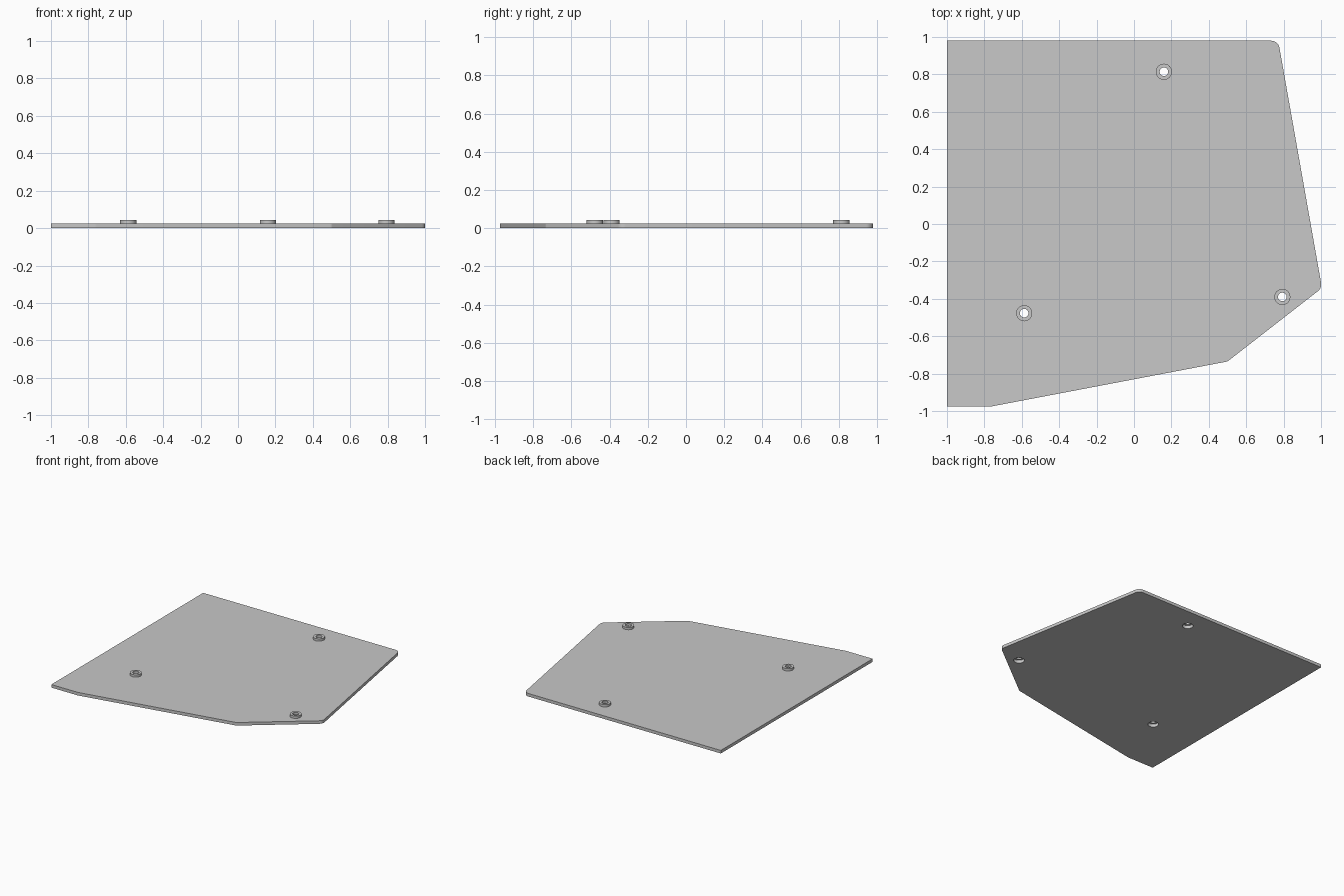
import bpy, bmesh, math
from mathutils import Vector

cube = bpy.data.objects.get("Cube")
if cube:
    bpy.data.objects.remove(cube, do_unlink=True)

THICK, TOP = 0.025, 0.044
HOLE_R, RECESS_R, BOSS_R = 0.023, 0.04, 0.043
MOUNTS = {"back": (0.16, 0.814), "front_left": (0.793, -0.39), "front_right": (-0.587, -0.477)}
GREY = (0.578, 0.578, 0.578, 1)

grey = bpy.data.materials.new("plain grey")
grey.use_nodes = True
grey.diffuse_color = GREY
grey.node_tree.nodes["Principled BSDF"].inputs["Base Color"].default_value = GREY


def circle(centre, radius, n=32):
    c = Vector(centre)
    return [c + radius * Vector((math.cos(a), math.sin(a)))
            for a in (2 * math.pi * i / n for i in range(n))]


def rounded(corners, steps=8):
    """Outline from (x, y, radius) corners, each replaced by a tangent arc."""
    pts = []
    for i, (x, y, r) in enumerate(corners):
        p = Vector((x, y))
        if r == 0:
            pts.append(p)
            continue
        a = (Vector(corners[i - 1][:2]) - p).normalized()
        b = (Vector(corners[(i + 1) % len(corners)][:2]) - p).normalized()
        half = a.angle(b) / 2
        centre = p + (a + b).normalized() * r / math.sin(half)
        start = (p + a * r / math.tan(half) - centre).normalized()
        end = (p + b * r / math.tan(half) - centre).normalized()
        pts += [centre + r * start.slerp(end, k / steps).normalized() for k in range(steps + 1)]
    return pts


def slab(name, loops, z0, z1):
    """Flat part from an outer loop with hole loops, extruded upward."""
    bm = bmesh.new()
    edges = []
    for loop in loops:
        vs = [bm.verts.new((p.x, p.y, z0)) for p in loop]
        edges += [bm.edges.new((vs[i - 1], vs[i])) for i in range(len(vs))]
    bmesh.ops.triangle_fill(bm, edges=edges, use_beauty=True, normal=(0, 0, 1))
    ext = bmesh.ops.extrude_face_region(bm, geom=bm.faces[:], use_keep_orig=True)
    for v in ext["geom"]:
        if isinstance(v, bmesh.types.BMVert):
            v.co.z = z1
    bmesh.ops.recalc_face_normals(bm, faces=bm.faces[:])
    mesh = bpy.data.meshes.new(name)
    bm.to_mesh(mesh)
    bm.free()
    mesh.materials.append(grey)
    ob = bpy.data.objects.new(name, mesh)
    bpy.context.collection.objects.link(ob)
    bpy.ops.object.select_all(action="DESELECT")
    ob.select_set(True)
    bpy.context.view_layer.objects.active = ob
    bpy.ops.object.shade_smooth_by_angle(angle=math.radians(30))


# Base plate, open beneath each mount
outline = rounded([(-1, -0.975, 0), (-0.76, -0.975, 0.06), (0.5, -0.735, 0.03),
                   (1.005, -0.342, 0.045), (0.771, 0.98, 0.045), (-1, 0.98, 0)])
slab("plate", [outline] + [circle(c, RECESS_R) for c in MOUNTS.values()], 0, THICK)

# Raised ring over each opening
for side, c in MOUNTS.items():
    slab(side + "_mount_ring", [circle(c, BOSS_R), circle(c, HOLE_R)], THICK, TOP)
